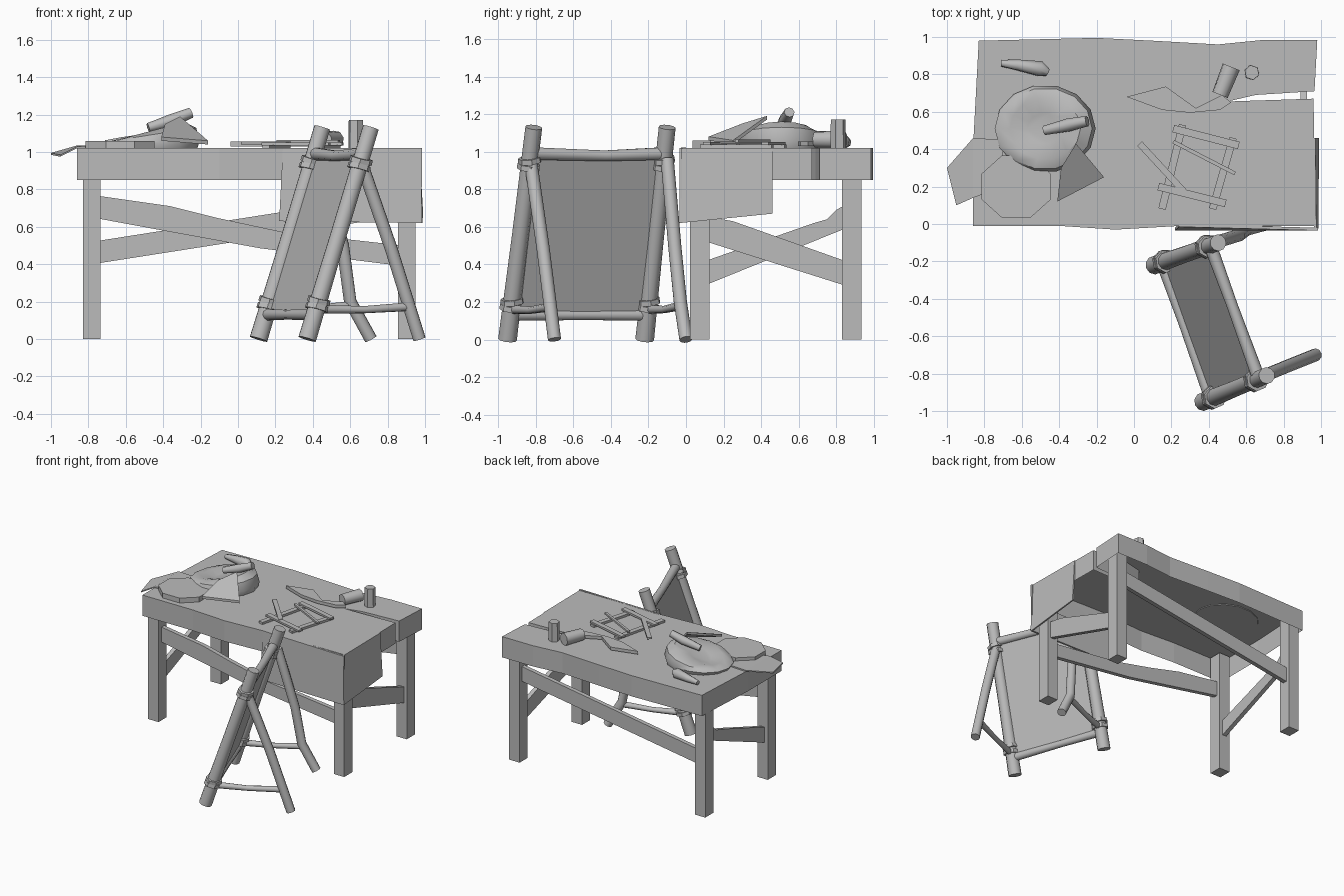
import bpy, bmesh, math
from mathutils import Vector

cube = bpy.data.objects.get("Cube")
if cube:
    bpy.data.objects.remove(cube)

grey = bpy.data.materials.new("plain grey")
grey.use_nodes = True
GREY = (0.5, 0.5, 0.5, 1)
grey.diffuse_color = GREY
grey.node_tree.nodes["Principled BSDF"].inputs["Base Color"].default_value = GREY


def finish(name, bm):
    mesh = bpy.data.meshes.new(name)
    bmesh.ops.recalc_face_normals(bm, faces=bm.faces)
    bm.to_mesh(mesh)
    bm.free()
    mesh.materials.append(grey)
    obj = bpy.data.objects.new(name, mesh)
    bpy.context.collection.objects.link(obj)
    return obj


def smooth(obj, angle=50):
    bpy.ops.object.select_all(action='DESELECT')
    obj.select_set(True)
    bpy.context.view_layer.objects.active = obj
    bpy.ops.object.shade_smooth_by_angle(angle=math.radians(angle))


def prism(name, points, offset, open_end=False):
    """Polygon extruded along offset; open_end leaves the far side hollow."""
    bm = bmesh.new()
    face = bm.faces.new([bm.verts.new(p) for p in points])
    new = bmesh.ops.extrude_face_region(bm, geom=[face], use_keep_orig=True)["geom"]
    far = [g for g in new if isinstance(g, bmesh.types.BMVert)]
    bmesh.ops.translate(bm, verts=far, vec=offset)
    if open_end:
        cap = [g for g in new if isinstance(g, bmesh.types.BMFace)]
        bmesh.ops.delete(bm, geom=cap, context='FACES_ONLY')
    return finish(name, bm)


def box(name, low, high):
    x, y, z = low
    X, Y, Z = high
    return prism(name, [(x, y, z), (X, y, z), (X, Y, z), (x, Y, z)], (0, 0, Z - z))


def tube(name, path, radii, sides=10):
    """Round pole through the path points with a radius at each point."""
    path = [Vector(p) for p in path]
    bm = bmesh.new()
    rings = []
    for i, p in enumerate(path):
        d = (path[min(i + 1, len(path) - 1)] - path[max(i - 1, 0)]).normalized()
        u = d.cross(Vector((0.31, 0.9, 0.2))).normalized()
        v = d.cross(u)
        rings.append([bm.verts.new(p + radii[i] * (u * math.cos(a) + v * math.sin(a)))
                      for a in (math.tau * k / sides for k in range(sides))])
    for a, b in zip(rings, rings[1:]):
        for k in range(sides):
            n = (k + 1) % sides
            bm.faces.new((a[k], a[n], b[n], b[k]))
    bm.faces.new(rings[0])
    bm.faces.new(rings[-1])
    obj = finish(name, bm)
    smooth(obj)
    return obj


def stick(name, a, b, width, low, height):
    """Flat lath lying between two plan points."""
    a, b = Vector((*a, low)), Vector((*b, low))
    side = (b - a).cross(Vector((0, 0, 1))).normalized() * width / 2
    return prism(name, [a - side, b - side, b + side, a + side], (0, 0, height))


# Table top: hollow slab with wavy edges and a split in one end
outline = [(-.86, -.01), (-.4, -.01), (-.1, -.03), (.25, -.01), (.97, -.01), (.96, .67),
           (.5, .655), (.65, .69), (.965, .71), (.98, .985), (.7, .985), (.45, .96),
           (.1, .98), (-.2, .995), (-.83, .98), (-.86, .42)]
prism("table_top", [(x, y, 1.02) for x, y in outline], (0, 0, -.17), True)

# Legs
for side, x in (("right", -.83), ("left", .855)):
    for end, y in (("front", .02), ("back", .83)):
        box(f"{side}_{end}_leg", (x, y, 0), (x + .095, y + .105, 1.0))

# Rough braces along and across the table
prism("front_brace", [(-.78, .06, .65), (-.4, .06, .58), (.12, .06, .485), (.88, .06, .39),
                      (.88, .06, .5), (.25, .06, .57), (-.1, .06, .645), (-.36, .06, .71),
                      (-.78, .06, .77)], (0, .035, 0))
prism("back_brace", [(-.78, .87, .4), (.88, .87, .66), (.88, .87, .78), (-.78, .87, .52)],
      (0, .035, 0))
prism("right_brace", [(-.8, .08, .28), (-.8, .87, .6), (-.8, .87, .73), (-.8, .8, .69),
                      (-.8, .75, .64), (-.8, .68, .62), (-.8, .08, .41)], (.035, 0, 0))
prism("left_brace", [(.89, .08, .53), (.89, .87, .28), (.89, .87, .41), (.89, .25, .63),
                     (.89, .08, .66)], (.035, 0, 0))

# Hide hanging over the front corner, and a loose one over the other end
prism("hanging_hide_front", [(.22, -.035, .63), (.98, -.035, .62), (.985, -.035, 1.02),
                             (.24, -.015, 1.022)], (0, .015, 0))
prism("hanging_hide_side", [(.985, -.035, .62), (.99, .46, .67), (.97, .46, 1.02),
                            (.975, -.035, 1.02)], (-.012, 0, 0))
prism("loose_hide_end", [(-.86, .46, 1.025), (-1, .3, .985), (-.95, .1, .975),
                         (-.86, .14, 1.02)], (0, 0, .01))
prism("loose_hide", [(-.86, .46, 1.025), (-.86, .14, 1.02), (-.7, .2, 1.025),
                     (-.7, .45, 1.025)], (0, 0, .01))

# Eight-sided slab
prism("stone_slab", [(-.63 + .2 * math.cos(a), .2 + .18 * math.sin(a), 1.02)
                     for a in (math.tau * (k + .5) / 8 for k in range(8))], (0, 0, .04))

# Grinding stone with a slanted dished top
bm = bmesh.new()
N = 14
rings = []
for scale, z, tilt in ((.95, 1.015, 0), (1, 1.05, .01), (.93, 1.09, .04),
                       (.7, 1.11, .05), (.35, 1.09, .04)):
    rings.append([bm.verts.new((-.475 + .27 * scale * math.cos(a),
                                .51 + .235 * scale * math.sin(a),
                                z + tilt * math.cos(a)))
                  for a in (math.tau * k / N for k in range(N))])
for a, b in zip(rings, rings[1:]):
    for k in range(N):
        n = (k + 1) % N
        bm.faces.new((a[k], a[n], b[n], b[k]))
bm.faces.new(rings[0])
bm.faces.new(rings[-1])
smooth(finish("grinding_stone", bm), 40)
tube("pestle", [(-.48, .5, 1.13), (-.35, .53, 1.17), (-.25, .55, 1.21)], [.025, .035, .028], 8)

# Tilted flint, pouch, and drinking vessels
prism("flint_blade", [(-.41, .12, 1.06), (-.16, .25, 1.04), (-.31, .43, 1.17),
                      (-.39, .3, 1.13)], (0, 0, .02))
tube("pouch", [(-.71, .86, 1.045), (-.62, .85, 1.05), (-.5, .83, 1.055), (-.46, .81, 1.05)],
     [.018, .03, .042, .02], 8)
tube("lying_cup", [(.46, .69, 1.065), (.52, .84, 1.065)], [.045, .05], 8)
tube("standing_cup", [(.63, .81, 1.02), (.63, .81, 1.17)], [.042, .04], 6)

# Long knife
prism("knife", [(-.04, .68, 1.03), (.15, .61, 1.03), (.3, .595, 1.03), (.46, .61, 1.03),
                (.52, .65, 1.03), (.47, .69, 1.03), (.33, .62, 1.03), (.17, .735, 1.03)],
      (0, 0, .025))

# Lashed drying rack and a loose lath
for i, (a, b) in enumerate((((.26, .53), (.15, .08)), ((.53, .46), (.42, .08)))):
    stick(f"rack_rail_{i}", a, b, .04, 1.02, .018)
for i, (a, b) in enumerate((((.21, .51), (.56, .42)), ((.13, .2), (.49, .11)))):
    stick(f"rack_crossbar_{i}", a, b, .04, 1.036, .015)
stick("rack_diagonal", (.21, .44), (.54, .27), .02, 1.05, .015)
stick("loose_lath", (.03, .43), (.27, .17), .035, 1.04, .015)

# Stretching frame: two leaning poles, each with a back strut, foot bar and lashings
sides = {
    "inner": ((.11, -.22, 0), (.45, -.10, 1.13),
              [(.43, -.1, .96), (.56, -.06, .5), (.6, -.03, .2), (.71, 0, 0)]),
    "outer": ((.37, -.95, 0), (.71, -.81, 1.13),
              [(.65, -.83, .97), (.82, -.76, .48), (.97, -.7, 0)]),
}


def on_pole(key, z):
    low, high = Vector(sides[key][0]), Vector(sides[key][1])
    return low.lerp(high, z / high.z)


for key, (low, high, strut) in sides.items():
    tube(f"{key}_pole", [low, on_pole(key, .55), high], [.05, .045, .045])
    tube(f"{key}_strut", strut, [.035] * len(strut))
    end = Vector(strut[-2]).lerp(Vector(strut[-1]), .64 if key == "outer" else .1)
    start = on_pole(key, .16)
    middle = start.lerp(end, .5) - Vector((0, 0, .01))
    tube(f"{key}_foot_bar", [start, middle, end], [.025, .02, .024], 8)
    # Rope bands
    for j, (z, twist) in enumerate(((.17, .015), (.205, -.012), (.92, .012), (.955, -.015))):
        c = on_pole(key, z)
        d = Vector((.25, twist * 8, 1)).normalized() * .014
        tube(f"{key}_lashing_{j}", [c - d, c + d], [.064, .062], 7)

for name, z, r in (("top_bar", .99, .035), ("bottom_bar", .13, .032)):
    a, b = on_pole("inner", z), on_pole("outer", z)
    mid = a.lerp(b, .45) - Vector((0, 0, .012 if z > .5 else 0))
    tube(name, [a, mid, b], [r, r * .85, r])

# Stretched hide
corners = []
for z, first, second in ((.15, "inner", "outer"), (.98, "outer", "inner")):
    a, b = on_pole(first, z), on_pole(second, z)
    corners += [a.lerp(b, .04), a.lerp(b, .96)]
prism("stretched_hide", corners, (.01, .004, 0))
